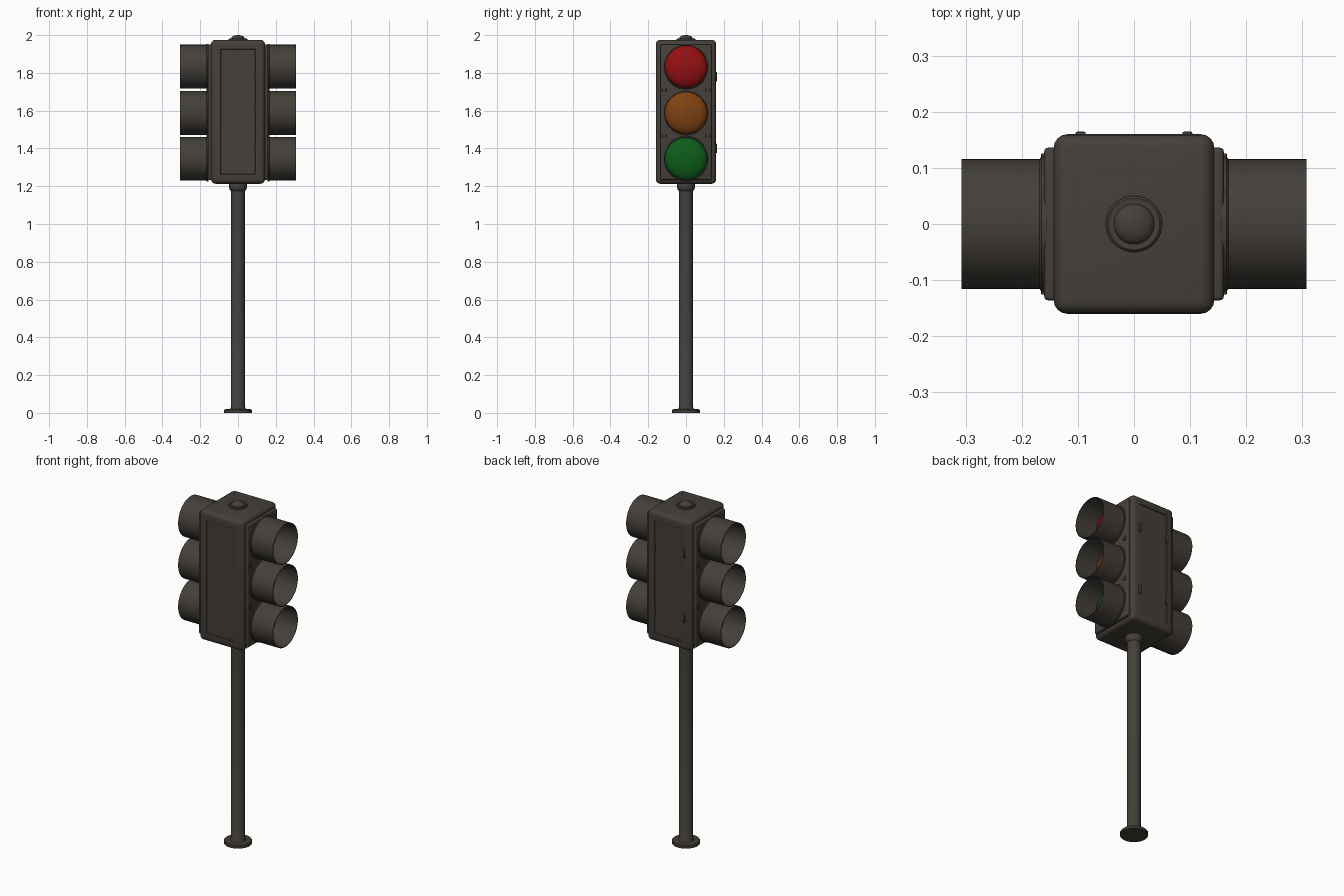
import bpy, bmesh, math
from mathutils import Matrix, Vector

if "Cube" in bpy.data.objects:
    bpy.data.objects.remove(bpy.data.objects["Cube"])


def material(name, rgb):
    m = bpy.data.materials.new(name)
    m.diffuse_color = (*rgb, 1)
    m.use_nodes = True
    m.node_tree.nodes["Principled BSDF"].inputs["Base Color"].default_value = m.diffuse_color
    return m


METAL = material("dark_brown_metal", (0.058, 0.050, 0.041))
LAMPS = [
    (1.833, "red", material("red_glass", (0.30, 0.005, 0.006))),
    (1.588, "amber", material("amber_glass", (0.22, 0.055, 0.006))),
    (1.345, "green", material("green_glass", (0.004, 0.11, 0.010))),
]


def finish(name, bm, mat, angle=35):
    bmesh.ops.recalc_face_normals(bm, faces=bm.faces)
    me = bpy.data.meshes.new(name)
    bm.to_mesh(me)
    bm.free()
    ob = bpy.data.objects.new(name, me)
    bpy.context.collection.objects.link(ob)
    me.materials.append(mat)
    bpy.ops.object.select_all(action='DESELECT')
    ob.select_set(True)
    bpy.context.view_layer.objects.active = ob
    bpy.ops.object.shade_smooth_by_angle(angle=math.radians(angle))
    return ob


def box_mesh(center, size):
    bm = bmesh.new()
    bmesh.ops.create_cube(bm, size=1)
    bmesh.ops.scale(bm, vec=size, verts=bm.verts)
    bmesh.ops.translate(bm, vec=center, verts=bm.verts)
    return bm


def round_edges(bm, radius, segments=4):
    bmesh.ops.bevel(bm, geom=bm.edges[:], offset=radius, segments=segments,
                    profile=0.5, affect='EDGES')


def lathe(name, profile, mat, matrix=Matrix(), closed=False, steps=48):
    """Spin (radius, height) points about z, then place with matrix."""
    bm = bmesh.new()
    vs = [bm.verts.new((r, 0, z)) for r, z in profile]
    pairs = list(zip(vs, vs[1:])) + ([(vs[-1], vs[0])] if closed else [])
    es = [bm.edges.new(p) for p in pairs]
    bmesh.ops.spin(bm, geom=vs + es, cent=(0, 0, 0), axis=(0, 0, 1),
                   angle=math.tau, steps=steps)
    bmesh.ops.remove_doubles(bm, verts=bm.verts, dist=1e-5)
    bmesh.ops.transform(bm, matrix=matrix, verts=bm.verts)
    return finish(name, bm, mat)


# pole with foot flange and collar under the housing
lathe("pole", [(0, 0), (0.075, 0), (0.075, 0.014), (0.07, 0.019), (0.042, 0.021),
               (0.037, 0.03), (0.037, 1.175), (0.043, 1.18), (0.047, 1.188),
               (0.047, 1.21), (0.044, 1.22), (0, 1.22)], METAL)

# rounded housing with a recessed panel on the front and back
bm = box_mesh((0, 0, 1.594), (0.286, 0.32, 0.762))
round_edges(bm, 0.024)
bm.normal_update()
for side in (-1, 1):
    face = max(bm.faces, key=lambda f: f.normal.y * side * f.calc_area())
    bmesh.ops.inset_individual(bm, faces=[face], thickness=0.036)
    bmesh.ops.inset_individual(bm, faces=[face], thickness=0.004, depth=-0.004)
finish("housing", bm, METAL)

# door hinges on the back
for x in (-0.095, 0.095):
    for z in (1.40, 1.78):
        bm = box_mesh((x, 0.16, z), (0.018, 0.009, 0.05))
        round_edges(bm, 0.003, 2)
        finish("hinge", bm, METAL)

# cap on the roof
dome = [(0.036 * math.cos(a), 1.982 + 0.018 * math.sin(a))
        for a in [i * math.pi / 16 for i in range(9)]]
dome[-1] = (0, 2.0)
lathe("roof_cap", [(0.050, 1.972), (0.050, 1.979), (0.046, 1.983), (0.039, 1.982)] + dome, METAL)

# signal faces on both sides: backing plate, lamps and tunnel visors
for s, side in ((1, "right"), (-1, "left")):
    bm = box_mesh((s * 0.148, 0, 1.592), (0.024, 0.272, 0.716))
    round_edges(bm, 0.007, 3)
    finish("signal_plate_" + side, bm, METAL)
    for z, colour, glass in LAMPS:
        place = Matrix.Translation((s * 0.155, 0, z)) @ Matrix.Rotation(s * math.pi / 2, 4, 'Y')
        lathe("visor_" + colour + "_" + side,
              [(0.111, 0), (0.120, 0), (0.120, 0.010), (0.116, 0.013),
               (0.116, 0.152), (0.112, 0.152)], METAL, place, closed=True)
        lens = [(0.111 * math.cos(a), 0.005 + 0.045 * math.sin(a))
                for a in [i * math.pi / 20 for i in range(10)]] + [(0, 0.05)]
        lathe("lens_" + colour + "_" + side, lens, glass, place)
    # small clips between neighbouring lamps
    for z in (1.71, 1.466):
        for y in (-0.115, 0.115):
            bm = box_mesh((s * 0.161, y, z), (0.010, 0.022, 0.022))
            round_edges(bm, 0.003, 2)
            finish("door_clip_" + side, bm, METAL)
